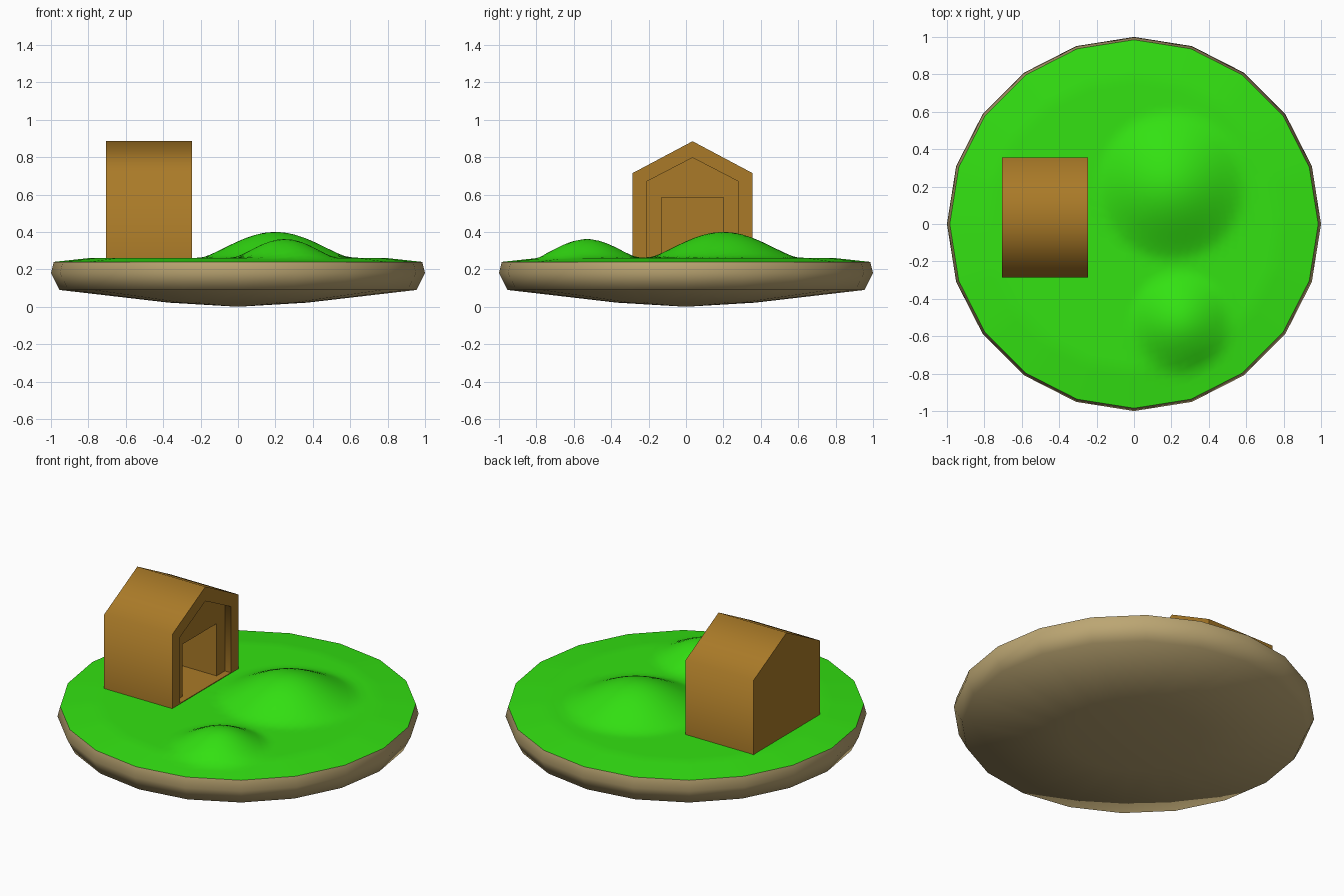
import bpy, bmesh, math
from mathutils import Vector

if "Cube" in bpy.data.objects:
    bpy.data.objects.remove(bpy.data.objects["Cube"])


def material(name, rgb):
    m = bpy.data.materials.new(name)
    m.diffuse_color = (*rgb, 1)
    m.use_nodes = True
    m.node_tree.nodes["Principled BSDF"].inputs["Base Color"].default_value = m.diffuse_color
    return m


GREEN = material("grass green", (0.033, 0.76, 0.006))
TAN = material("earth tan", (0.50, 0.38, 0.17))
BROWN = material("wood brown", (0.40, 0.195, 0.021))


def finish(bm, name, mat, angle):
    bmesh.ops.remove_doubles(bm, verts=bm.verts, dist=1e-5)
    mesh = bpy.data.meshes.new(name)
    bm.to_mesh(mesh)
    bm.free()
    mesh.materials.append(mat)
    obj = bpy.data.objects.new(name, mesh)
    bpy.context.collection.objects.link(obj)
    bpy.ops.object.select_all(action='DESELECT')
    obj.select_set(True)
    bpy.context.view_layer.objects.active = obj
    bpy.ops.object.shade_smooth_by_angle(angle=math.radians(angle))
    return obj


def bridge(bm, a, b):
    n = len(a)
    for i in range(n):
        j = (i + 1) % n
        bm.faces.new((a[i], a[j], b[j], b[i]))


SIDES = 20


def rim_point(i, parts):
    """Point i on a unit 20-gon whose sides are cut into equal parts."""
    k, f = divmod(i, parts)
    p, q = (Vector((math.cos(a), math.sin(a)))
            for a in (2 * math.pi * k / SIDES, 2 * math.pi * (k + 1) / SIDES))
    return p.lerp(q, f / parts)


# Earth base: shallow faceted bowl
bm = bmesh.new()
rings = []
for r, z in [(0.985, 0.24), (1.0, 0.18), (0.955, 0.09), (0.37, 0.022)]:
    rings.append([bm.verts.new((*(rim_point(i, 1) * r), z)) for i in range(SIDES)])
for a, b in zip(rings, rings[1:]):
    bridge(bm, b, a)
tip = bm.verts.new((0, 0, 0))
for i in range(SIDES):
    bm.faces.new((rings[-1][(i + 1) % SIDES], rings[-1][i], tip))
finish(bm, "earth_base", TAN, 70)

# Grass: slightly domed disc with two hills
HILLS = [(0.2, 0.2, 0.40, 0.138), (0.25, -0.53, 0.275, 0.10)]


def ground(x, y, s):
    z = 0.262 - 0.022 * max(0, (s - 0.78) / 0.205)
    for hx, hy, radius, height in HILLS:
        t = math.hypot(x - hx, y - hy) / radius
        if t < 1:
            z += height * math.cos(t * math.pi / 2) ** 1.3
    return z


bm = bmesh.new()
PARTS, RINGS = 5, 24
prev = None
for k in range(RINGS, 0, -1):
    s = 0.985 * k / RINGS
    ring = []
    for i in range(SIDES * PARTS):
        p = rim_point(i, PARTS) * s
        ring.append(bm.verts.new((p.x, p.y, ground(p.x, p.y, s))))
    if prev:
        bridge(bm, prev, ring)
    prev = ring
centre = bm.verts.new((0, 0, ground(0, 0, 0)))
for i in range(len(prev)):
    bm.faces.new((prev[i], prev[(i + 1) % len(prev)], centre))
finish(bm, "grass", GREEN, 60)

# House: nested five-point outlines from the back wall, round the roof frame,
# into the recessed front and on into the doorway
MID = 0.035
SECTIONS = [  # x, half width, bottom, eave, ridge
    (-0.705, 0.32, 0.245, 0.715, 0.885),
    (-0.245, 0.32, 0.245, 0.715, 0.885),
    (-0.245, 0.245, 0.266, 0.67, 0.797),
    (-0.285, 0.245, 0.266, 0.67, 0.797),
    (-0.285, 0.165, 0.266, 0.585, 0.585),
    (-0.65, 0.165, 0.266, 0.585, 0.585),
]
bm = bmesh.new()
loops = []
for x, w, lo, eave, ridge in SECTIONS:
    outline = [(-w, lo), (w, lo), (w, eave), (0, ridge), (-w, eave)]
    loops.append([bm.verts.new((x, MID + y, z)) for y, z in outline])
for a, b in zip(loops, loops[1:]):
    bridge(bm, a, b)
bm.faces.new(loops[0][::-1])
bm.faces.new(loops[-1])
bmesh.ops.recalc_face_normals(bm, faces=bm.faces)
finish(bm, "house", BROWN, 65)
